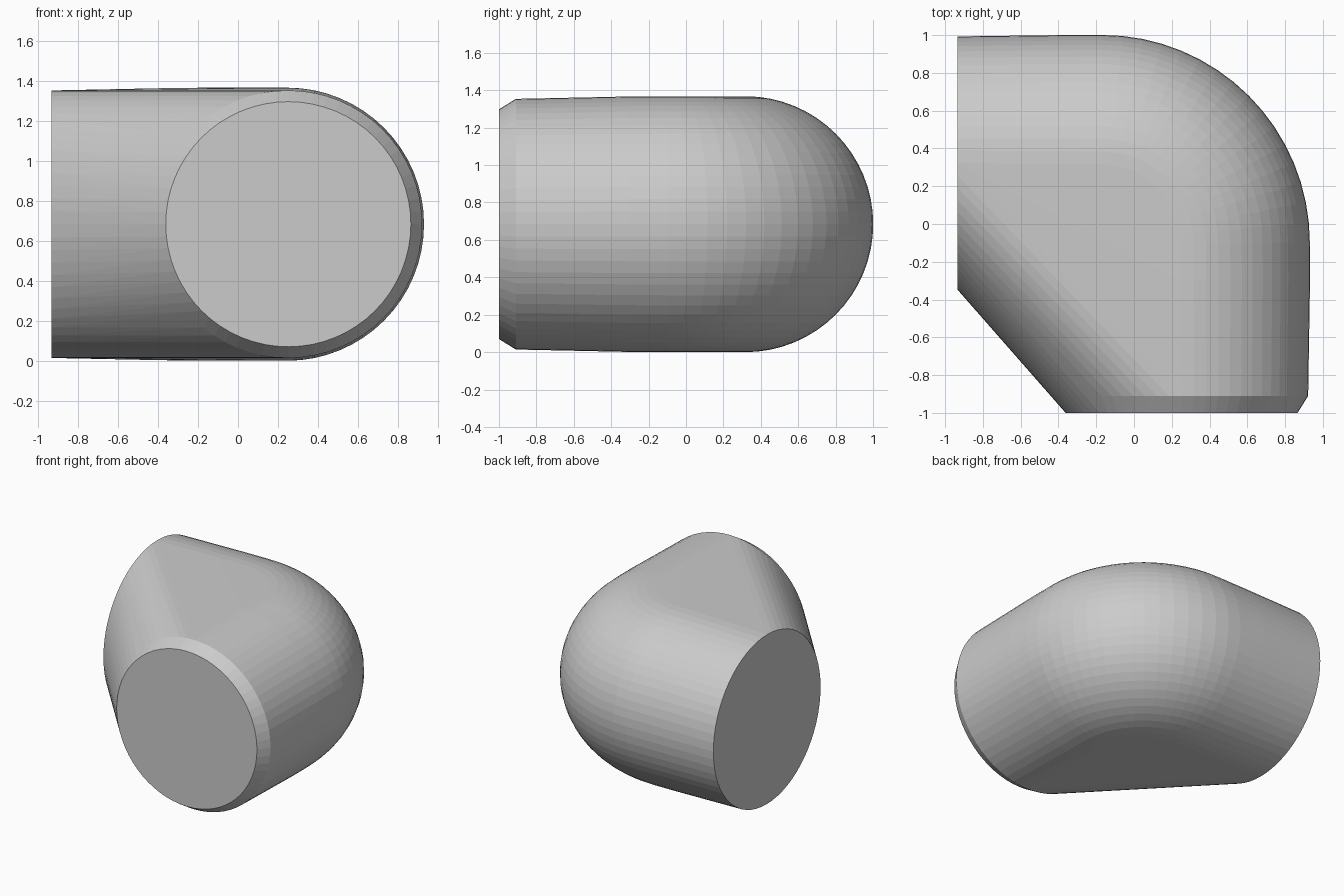
import bpy, bmesh
from math import sin, cos, pi

if "Cube" in bpy.data.objects:
    bpy.data.objects.remove(bpy.data.objects["Cube"])

SIDES = 64
ARC_STEPS = 16
MID_Z = 0.684
bm = bmesh.new()


def ring(cx, cy, r, ang):
    """Circle section; ang is the direction from the bend centre to the section."""
    for i in range(SIDES):
        t = 2 * pi * i / SIDES
        d = r * cos(t)
        bm.verts.new((cx + d * cos(ang), cy + d * sin(ang), MID_Z + r * sin(t)))


# left end of the bent pipe, with a gentle swell along it
ring(-0.935, 0.323, 0.67, pi / 2)
ring(-0.40, 0.319, 0.681, pi / 2)

# round bend
for k in range(ARC_STEPS + 1):
    a = pi / 2 * (1 - k / ARC_STEPS)
    ring(-0.17 + 0.417 * cos(a), -0.10 + 0.417 * sin(a), 0.684, a)

# front end with a chamfered rim
ring(0.249, -0.30, 0.683, 0)
ring(0.252, -0.91, 0.67, 0)
ring(0.252, -1.0, 0.614, 0)

# convex skin around all sections
res = bmesh.ops.convex_hull(bm, input=bm.verts[:])
inside = [v for v in bm.verts if not v.link_faces]
bmesh.ops.delete(bm, geom=inside, context='VERTS')
bmesh.ops.dissolve_limit(bm, angle_limit=0.003, verts=bm.verts[:], edges=bm.edges[:])
bmesh.ops.recalc_face_normals(bm, faces=bm.faces[:])

mesh = bpy.data.meshes.new("elbow_hull")
bm.to_mesh(mesh)
bm.free()
obj = bpy.data.objects.new("elbow_hull", mesh)
bpy.context.collection.objects.link(obj)
